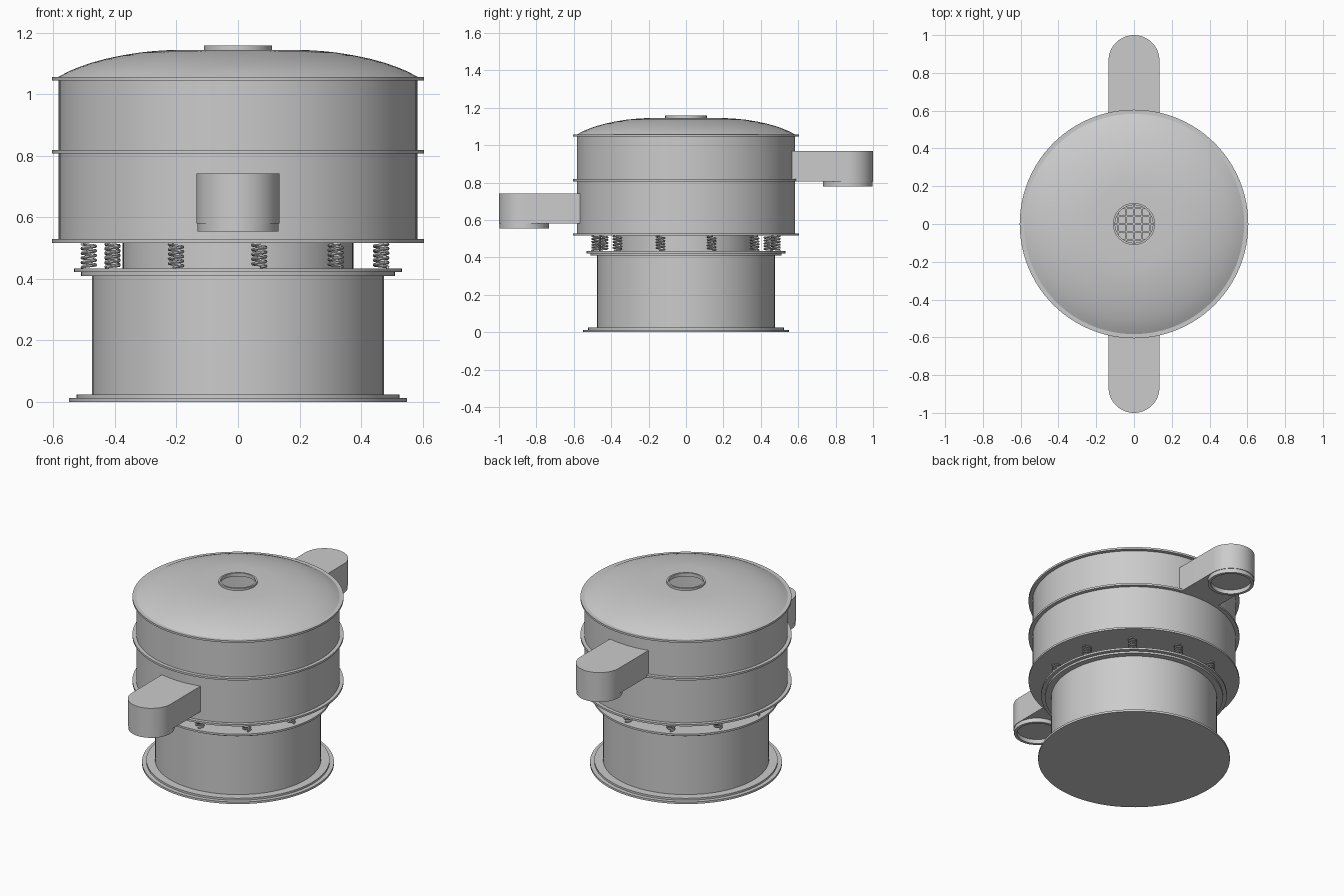
import bpy, bmesh
from math import sin, cos, pi, sqrt

if "Cube" in bpy.data.objects:
    bpy.data.objects.remove(bpy.data.objects["Cube"])

SEG = 96


def finish(name, bm, smooth=True):
    bmesh.ops.remove_doubles(bm, verts=bm.verts, dist=1e-5)
    bmesh.ops.recalc_face_normals(bm, faces=bm.faces)
    me = bpy.data.meshes.new(name)
    bm.to_mesh(me)
    bm.free()
    ob = bpy.data.objects.new(name, me)
    bpy.context.collection.objects.link(ob)
    if smooth:
        bpy.ops.object.select_all(action='DESELECT')
        ob.select_set(True)
        bpy.context.view_layer.objects.active = ob
        bpy.ops.object.shade_smooth_by_angle()
    return ob


def lathe(name, profile, closed=False, centre=(0, 0), seg=SEG):
    """Revolve (radius, z) points about a vertical axis."""
    bm = bmesh.new()
    pts = profile + profile[:1] if closed else profile
    vs = [bm.verts.new((r, 0, z)) for r, z in pts]
    es = [bm.edges.new(p) for p in zip(vs, vs[1:])]
    bmesh.ops.spin(bm, geom=vs + es, cent=(0, 0, 0), axis=(0, 0, 1),
                   angle=2 * pi, steps=seg, use_merge=False)
    bmesh.ops.translate(bm, verts=bm.verts, vec=(*centre, 0))
    return finish(name, bm)


def disc(name, r, z0, z1):
    return lathe(name, [(0, z0), (r, z0), (r, z1), (0, z1)])


def tube(name, r0, r1, z0, z1, centre=(0, 0), seg=SEG):
    return lathe(name, [(r0, z0), (r1, z0), (r1, z1), (r0, z1)], True, centre, seg)


# Base: stepped foot, cylinder, stepped top flange, motor housing
disc("foot_plate", 0.55, 0, 0.013)
disc("foot_step", 0.525, 0.013, 0.025)
disc("base_cylinder", 0.475, 0.025, 0.41)
disc("base_flange_lower", 0.51, 0.41, 0.422)
disc("base_flange_upper", 0.533, 0.422, 0.434)
disc("motor_housing", 0.375, 0.434, 0.517)

# Drums and clamp rings
disc("drum_floor", 0.605, 0.517, 0.529)
tube("lower_drum", 0.573, 0.583, 0.529, 0.807)
tube("middle_ring", 0.573, 0.605, 0.807, 0.819)
tube("upper_drum", 0.573, 0.583, 0.819, 1.045)
tube("upper_ring", 0.573, 0.605, 1.045, 1.057)

# Domed lid with an open inlet
dome = [(0.583, 1.057), (0.55, 1.075), (0.513, 1.09), (0.475, 1.103), (0.432, 1.115),
        (0.38, 1.126), (0.319, 1.136), (0.27, 1.141), (0.222, 1.144), (0.10, 1.145)]
lathe("lid", dome + [(max(r - 0.008, 0.10), z - 0.008) for r, z in reversed(dome)], True)
tube("inlet_collar", 0.10, 0.111, 1.14, 1.158, seg=64)

# Sieve lattice across the drum, seen through the inlet
bm = bmesh.new()
for i in range(-13, 14):
    p = i * 0.042
    length = 2 * sqrt(0.575 ** 2 - p * p)
    for along_x in (True, False):
        vs = bmesh.ops.create_cube(bm, size=1)["verts"]
        size = (length, 0.008, 0.008) if along_x else (0.008, length, 0.008)
        bmesh.ops.scale(bm, verts=vs, vec=size)
        bmesh.ops.translate(bm, verts=vs, vec=(0, p, 0.812) if along_x else (p, 0, 0.812))
finish("sieve_screen", bm, False)


# Discharge chutes: round-ended box with a round outlet collar below
def chute(name, side, z0, z1):
    bm = bmesh.new()
    outline = [(-0.135, 0.562)] + [(-0.135 * cos(pi * k / 32), 0.865 + 0.135 * sin(pi * k / 32))
                                   for k in range(33)] + [(0.135, 0.562)]
    f = bm.faces.new([bm.verts.new((x, side * y, z0)) for x, y in outline])
    up = bmesh.ops.extrude_face_region(bm, geom=[f], use_keep_orig=True)["geom"]
    bmesh.ops.translate(bm, vec=(0, 0, z1 - z0),
                        verts=[g for g in up if isinstance(g, bmesh.types.BMVert)])
    finish(name, bm)
    tube(name + "_outlet", 0.115, 0.132, z0 - 0.026, z0, (0, side * 0.865), 64)


chute("front_chute", -1, 0.58, 0.742)
chute("back_chute", 1, 0.806, 0.968)

# Ring of eleven coil springs
bm = bmesh.new()
TURNS, STEP, WIRE, COIL = 5, 16, 6, 0.022
rings = []
for k in range(TURNS * STEP + 1):
    a = 2 * pi * k / STEP
    z = 0.438 + 0.076 * k / (TURNS * STEP)
    ring = []
    for j in range(WIRE):
        b = 2 * pi * j / WIRE
        r = COIL + 0.005 * cos(b)
        ring.append(bm.verts.new((r * cos(a), r * sin(a), z + 0.005 * sin(b))))
    rings.append(ring)
for p, q in zip(rings, rings[1:]):
    for j in range(WIRE):
        n = (j + 1) % WIRE
        bm.faces.new((p[j], p[n], q[n], q[j]))
bm.faces.new(rings[0])
bm.faces.new(rings[-1])
spring = finish("spring", bm)
for f in spring.data.polygons:
    f.use_smooth = True
for i in range(11):
    ob = spring if i == 0 else spring.copy()
    if i:
        ob.name = "spring_%d" % i
        bpy.context.collection.objects.link(ob)
    a = pi + 2 * pi * i / 11
    ob.location = (0.485 * cos(a), 0.485 * sin(a), 0)
    ob.rotation_euler.z = a
